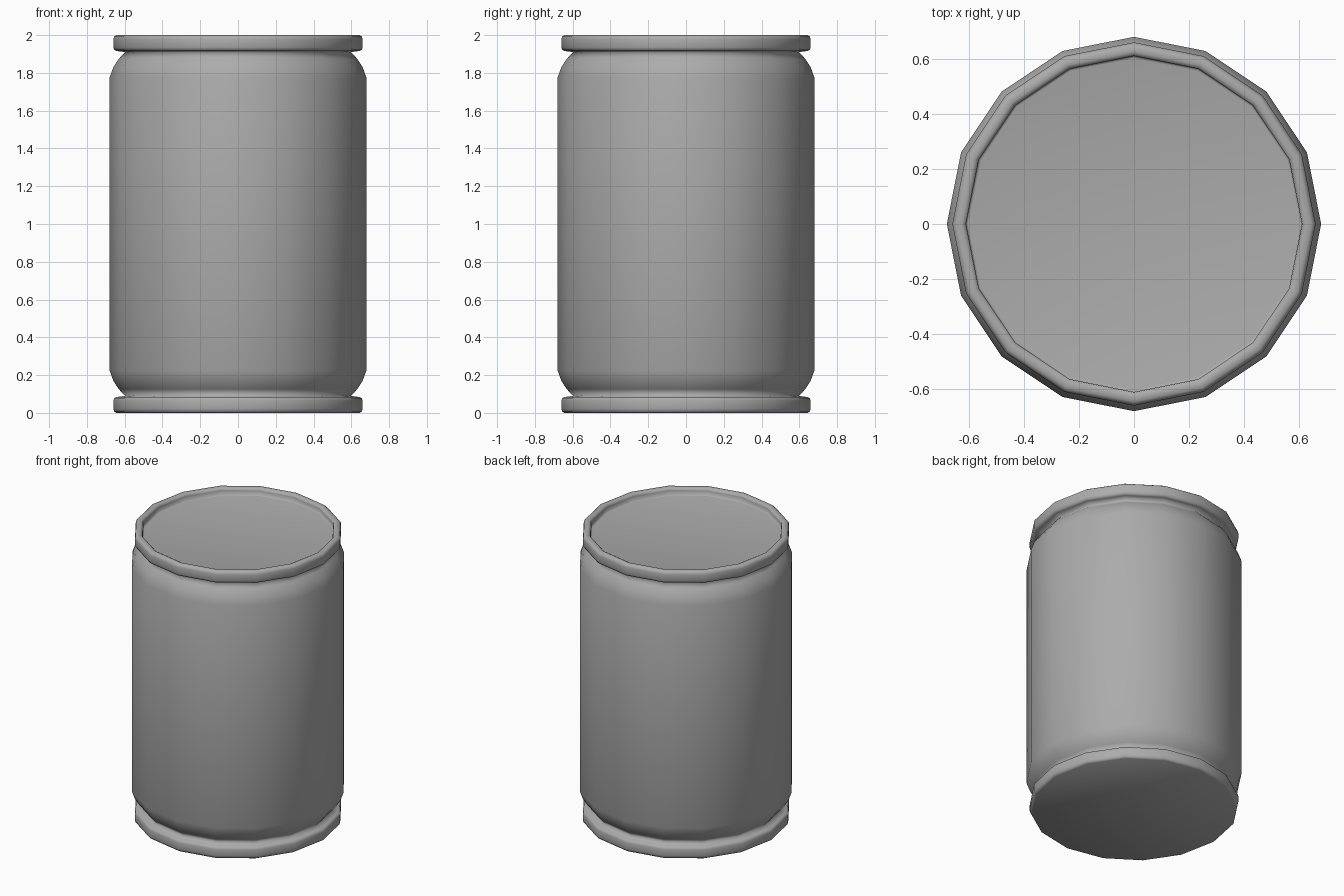
import bpy
import bmesh
import math

SIDES = 16
GREY = (0.41, 0.41, 0.41, 1)

cube = bpy.data.objects.get("Cube")
if cube:
    bpy.data.objects.remove(cube, do_unlink=True)

grey = bpy.data.materials.new("plain grey")
grey.use_nodes = True
grey.diffuse_color = GREY
grey.node_tree.nodes["Principled BSDF"].inputs["Base Color"].default_value = GREY


def lathe(name, profile):
    """Turn a (radius, height) profile about z, cap both ends and smooth it."""
    bm = bmesh.new()
    rings = []
    for radius, z in profile:
        angles = [math.tau * i / SIDES for i in range(SIDES)]
        rings.append([bm.verts.new((radius * math.cos(a), radius * math.sin(a), z)) for a in angles])
    for low, high in zip(rings, rings[1:]):
        for i in range(SIDES):
            j = (i + 1) % SIDES
            bm.faces.new((low[i], low[j], high[j], high[i]))
    bm.faces.new(rings[0][::-1])
    bm.faces.new(rings[-1])
    for face in bm.faces:
        face.smooth = True
    mesh = bpy.data.meshes.new(name)
    bm.to_mesh(mesh)
    bm.free()
    mesh.materials.append(grey)
    bpy.context.collection.objects.link(bpy.data.objects.new(name, mesh))


def mirrored(profile):
    """Flip a bottom profile to the top end, keeping it running upward."""
    return [(r, 2 - z) for r, z in reversed(profile)]


# Rounded outer side of the end rings, and the shoulder that tucks in to them
rim = [(0.645, 0), (0.656, 0.008), (0.66, 0.022), (0.66, 0.065), (0.655, 0.078), (0.643, 0.084)]
shoulder = [(0.597, 0.09), (0.632, 0.126), (0.66, 0.17), (0.68, 0.225)]
end = rim + shoulder

# Upright inner wall of the top ring, down to its sunken lid
lid = [(0.625, 2), (0.613, 1.994), (0.61, 1.982), (0.61, 1.952), (0.602, 1.95)]

lathe("drink_can", end + mirrored(end) + lid)
